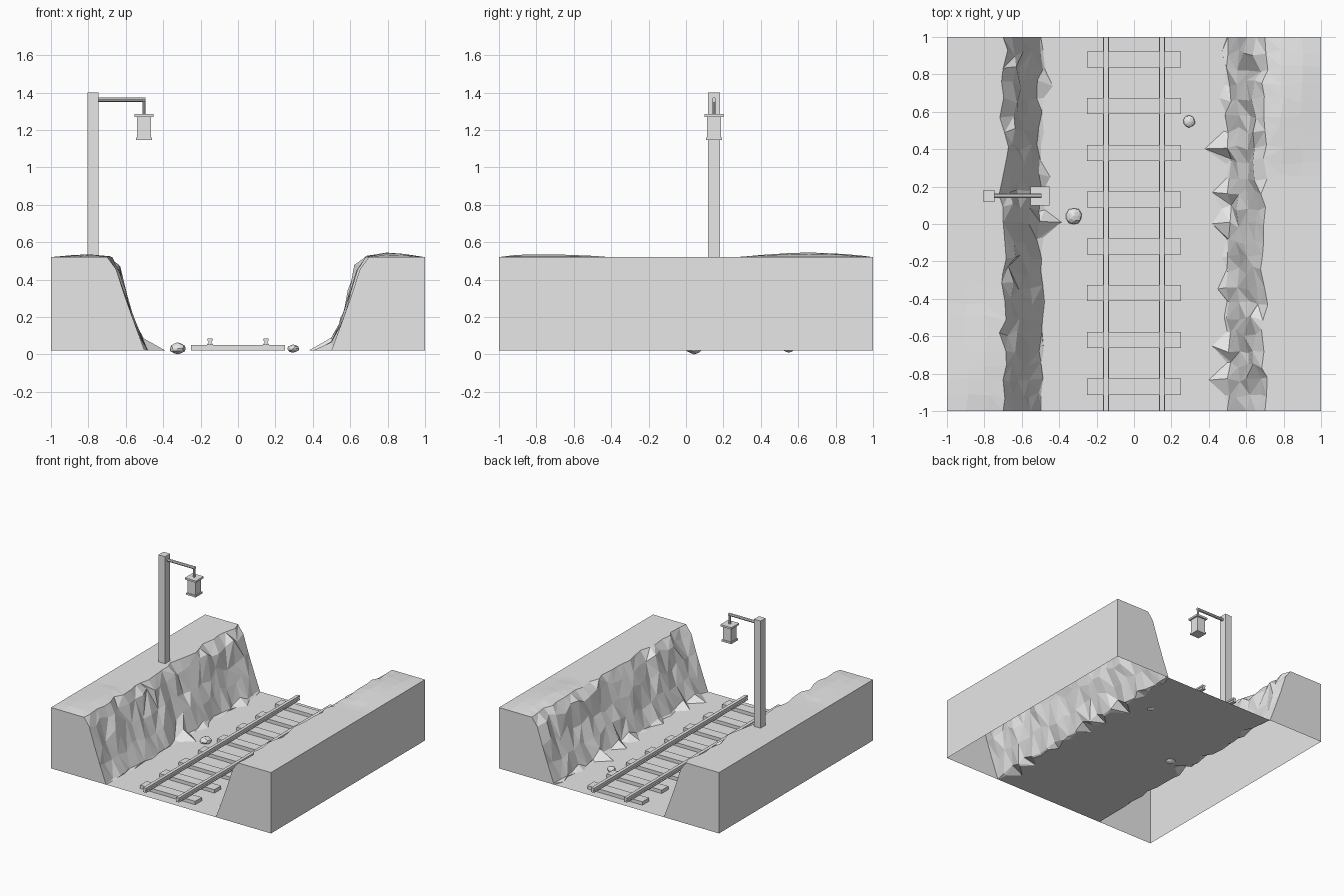
import bpy, bmesh, math, random
from mathutils import Matrix, Vector

cube = bpy.data.objects.get("Cube")
if cube:
    bpy.data.objects.remove(cube)
random.seed(7)

stone = bpy.data.materials.new("pale_grey")
stone.use_nodes = True
GREY = (0.8, 0.8, 0.8, 1)
stone.diffuse_color = GREY
stone.node_tree.nodes["Principled BSDF"].inputs["Base Color"].default_value = GREY

BASE, TOP = 0.02, 0.52


def finish(bm, name, normals=True):
    if normals:
        bmesh.ops.recalc_face_normals(bm, faces=bm.faces)
    mesh = bpy.data.meshes.new(name)
    bm.to_mesh(mesh)
    bm.free()
    mesh.materials.append(stone)
    obj = bpy.data.objects.new(name, mesh)
    bpy.context.collection.objects.link(obj)
    return obj


def box(name, x, y, z):
    """Box from (low, high) pairs."""
    bm = bmesh.new()
    size = [b - a for a, b in (x, y, z)]
    mid = [(a + b) / 2 for a, b in (x, y, z)]
    bmesh.ops.create_cube(bm, size=1, matrix=Matrix.Translation(mid) @ Matrix.Diagonal((*size, 1)))
    return finish(bm, name)


def rod(name, start, end, radius):
    bm = bmesh.new()
    a, b = Vector(start), Vector(end)
    turn = (b - a).to_track_quat('Z', 'Y').to_matrix().to_4x4()
    bmesh.ops.create_cone(bm, cap_ends=True, segments=8, radius1=radius, radius2=radius,
                          depth=(b - a).length, matrix=Matrix.Translation((a + b) / 2) @ turn)
    return finish(bm, name)


# Terrain: a cutting with craggy banks, open underneath the banks
ROWS = 24
HUMP = {-1: (-0.75, 0.015), 1: (0.65, 0.024)}            # centre along y, height
SPURS = {-1: {0.0: 0.11, 0.25: 0.05, 0.75: 0.05},        # rubble at the cliff foot
         1: {0.45: 0.12, 0.17: 0.08, 0.0: 0.08, -0.33: 0.05, -0.65: 0.08, -0.8: 0.07, 0.66: 0.04}}


def bank_row(side, y):
    """Points from the outer foot of a bank to the edge of the track bed."""
    end = abs(y) > 0.99
    j = (lambda a: 0) if end else (lambda a: random.uniform(-a, a))
    centre, height = HUMP[side]
    hump = height * max(0, math.cos((y - centre) * 4.5)) if abs(y - centre) < 0.35 and not end else 0
    spur = max([s for c, s in SPURS[side].items() if abs(y - c) < 0.042] + [0])
    drift = j(0.018)
    points = [(1, BASE, 0), (1, TOP, 0),
              (0.9 + j(0.02), TOP + hump * 0.7, j(0.02)),
              (0.79 + j(0.02), TOP + hump, j(0.02)),
              (0.70 + drift + j(0.012), TOP + hump * 0.3, j(0.02)),
              (0.652 + drift + j(0.018), 0.455 + j(0.025), j(0.025)),
              (0.605 + drift * 0.6 + j(0.015), 0.31 + j(0.04), j(0.025)),
              (0.555 + j(0.012), 0.17 + j(0.03), j(0.02)),
              (0.503 + j(0.018), BASE + 0.01 + spur * 0.5, j(0.02)),
              (0.498 - spur + min(0, j(0.03)), BASE, j(0.015))]
    return [Vector((side * x, y + dy, z)) for x, z, dy in points]


bm = bmesh.new()
grid = []
for r in range(ROWS + 1):
    y = -1 + 2 * r / ROWS
    row = bank_row(-1, y) + bank_row(1, y)[::-1]
    grid.append([bm.verts.new(p) for p in row])
for near, far in zip(grid, grid[1:]):
    for c in range(len(near) - 1):
        face = bm.faces.new((near[c], near[c + 1], far[c + 1], far[c]))
        if 2 < c < len(near) - 4 and c != len(near) // 2 - 1:
            pick = 'FIXED' if random.random() < 0.5 else 'ALTERNATE'
            bmesh.ops.triangulate(bm, faces=[face], quad_method=pick)
half = len(grid[0]) // 2
for row in (grid[0], grid[-1]):
    bm.faces.new(row[:half])
    bm.faces.new(row[half:])
finish(bm, "cutting_terrain")

# Track: sleepers and two rails
for i in range(8):
    y = -0.87 + 0.25 * i
    box(f"sleeper_{i + 1}", (-0.25, 0.25), (y - 0.043, y + 0.043), (BASE + 0.002, 0.05))

half_profile = [(0.015, 0.05), (0.015, 0.056), (0.009, 0.06), (0.009, 0.07), (0.013, 0.073), (0.013, 0.086)]
profile = half_profile + [(-x, z) for x, z in reversed(half_profile)]
for name, x in (("right_rail", -0.15), ("left_rail", 0.15)):
    bm = bmesh.new()
    face = bm.faces.new([bm.verts.new((x + px, -1, pz)) for px, pz in profile])
    moved = bmesh.ops.extrude_face_region(bm, geom=[face], use_keep_orig=True)["geom"]
    bmesh.ops.translate(bm, vec=(0, 2, 0), verts=[v for v in moved if isinstance(v, bmesh.types.BMVert)])
    finish(bm, name)

# Lamp post with a hanging lantern
LX, LY = -0.503, 0.15
box("lamp_post", (-0.805, -0.745), (0.118, 0.182), (TOP - 0.01, 1.4))
rod("lamp_arm", (-0.75, LY, 1.362), (LX + 0.008, LY, 1.362), 0.012)
rod("lamp_hanger", (LX, LY, 1.365), (LX, LY, 1.28), 0.008)
for name, half_width, low, high in (("lantern_cap", 0.05, 1.27, 1.285),
                                    ("lantern_body", 0.037, 1.158, 1.272),
                                    ("lantern_base", 0.043, 1.145, 1.16)):
    box(name, (LX - half_width, LX + half_width), (LY - half_width, LY + half_width), (low, high))

# Loose rocks
for name, x, y, z, radius, height in (("large_rock", -0.322, 0.042, 0.032, 0.047, 0.032),
                                      ("small_rock", 0.295, 0.548, 0.031, 0.034, 0.022)):
    bm = bmesh.new()
    bmesh.ops.create_icosphere(bm, subdivisions=2, radius=1)
    for v in bm.verts:
        if abs(v.co.z) < 0.95:
            v.co *= random.uniform(0.88, 1.0)
    bmesh.ops.transform(bm, verts=bm.verts,
                        matrix=Matrix.Translation((x, y, z)) @ Matrix.Diagonal((radius, radius, height, 1)))
    finish(bm, name)
